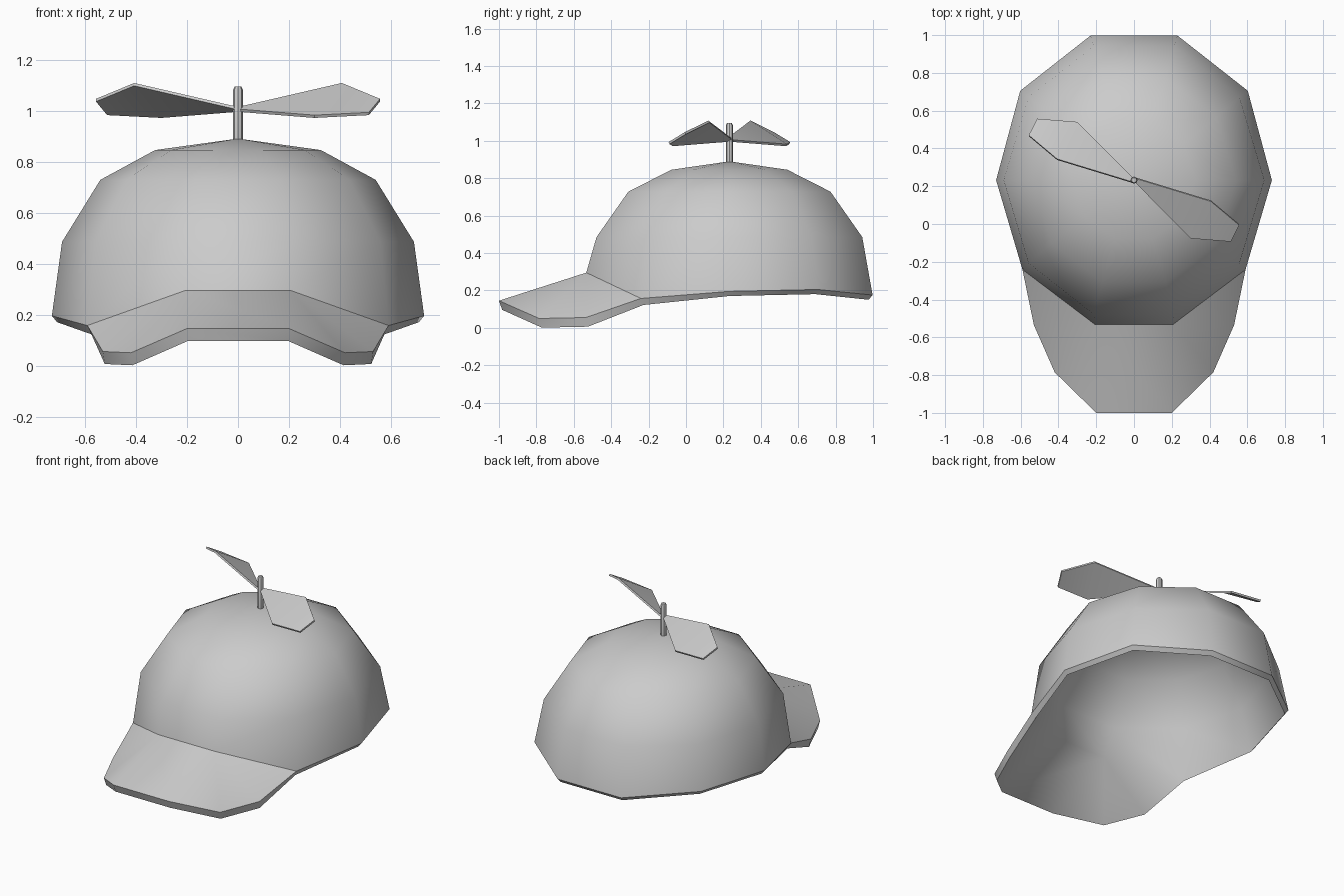
import bpy, bmesh, math

if "Cube" in bpy.data.objects:
    bpy.data.objects.remove(bpy.data.objects["Cube"])

CY = 0.232   # dome axis
N = 10       # sides of the dome


def finish(bm, name, angle):
    bmesh.ops.recalc_face_normals(bm, faces=bm.faces)
    mesh = bpy.data.meshes.new(name)
    bm.to_mesh(mesh)
    bm.free()
    obj = bpy.data.objects.new(name, mesh)
    bpy.context.collection.objects.link(obj)
    bpy.ops.object.select_all(action='DESELECT')
    obj.select_set(True)
    bpy.context.view_layer.objects.active = obj
    bpy.ops.object.shade_smooth_by_angle(angle=math.radians(angle), keep_sharp_edges=True)
    return obj


def crease(bm, verts, closed):
    """Mark the edges along a chain of vertices as sharp."""
    for a, b in zip(verts, verts[1:] + (verts[:1] if closed else [])):
        edge = bm.edges.get((a, b))
        if edge:
            edge.smooth = False


# Cap shell: outer dome and visor, inner lining, joined by a rim
RIM_Z = [.195, .205, .175, .175, .205, .195, .157, .295, .295, .157]
RINGS = [(.69, .747, .485), (.54, .568, .728), (.325, .326, .845)]
VISOR = [(.53, -.535, .055), (.42, -.785, .05), (.2, -1.0, .145)]


def ellipse(rx, ry, heights):
    return [(rx * math.cos(i * math.tau / N), CY + ry * math.sin(i * math.tau / N), heights[i])
            for i in range(N)]


def shell(bm, s, dz, rim_k, rim_drop, visor_drop):
    """One skin of the cap; returns its open boundary loop and visor seam."""
    def inset(p, k, d):
        return bm.verts.new((p[0] * k, CY + (p[1] - CY) * k, p[2] - d))

    rim = [(x * (1.02 if 0 < i < 5 else 1), y, z)
           for i, (x, y, z) in enumerate(ellipse(.73, .805, RIM_Z))]
    for i in (7, 8):
        rim[i] = (math.copysign(.205, rim[i][0]), -.533, .295)
    rows = [[inset(p, rim_k, rim_drop * (1.4 if i in (6, 9) else 1)) for i, p in enumerate(rim)]]
    for rx, ry, z in RINGS:
        rows.append([inset(p, s, dz) for p in ellipse(rx, ry, [z] * N)])
    apex = bm.verts.new((0, CY, .89 - dz))
    for i in range(N):
        j = (i + 1) % N
        for a, b in zip(rows, rows[1:]):
            bm.faces.new((a[i], a[j], b[j], b[i]))
        bm.faces.new((rows[-1][i], rows[-1][j], apex))
    base = rows[0]
    # visor fans from the two front dome corners to the brim edge
    brim_k = (1 + rim_k) / 2
    right = [inset(p, brim_k, visor_drop) for p in VISOR]
    left = [inset((-x, y, z), brim_k, visor_drop) for x, y, z in VISOR]
    for corner, side, edge in ((base[8], base[9], right), (base[7], base[6], left)):
        chain = [side] + edge
        for a, b in zip(chain, chain[1:]):
            bm.faces.new((corner, a, b))
    bm.faces.new((base[7], base[8], right[-1], left[-1]))
    return base[:7] + left + right[::-1] + [base[9]], base[6:]


bm = bmesh.new()
outer, seam = shell(bm, 1.0, 0, 1.0, 0, 0)
inner, _ = shell(bm, 0.92, 0.05, 0.972, 0.025, 0.049)
for i in range(len(outer)):
    j = (i + 1) % len(outer)
    bm.faces.new((outer[i], outer[j], inner[j], inner[i]))
crease(bm, outer, True)
crease(bm, inner, True)
crease(bm, seam, False)
finish(bm, "cap", 80)

# Spindle with a slightly tapered tip
bm = bmesh.new()
loops = []
for r, z in ((.019, .86), (.019, 1.082), (.013, 1.094)):
    loops.append([bm.verts.new((r * math.cos(a * math.tau / 8), CY + r * math.sin(a * math.tau / 8), z))
                  for a in range(8)])
for a, b in zip(loops, loops[1:]):
    for i in range(8):
        j = (i + 1) % 8
        bm.faces.new((a[i], a[j], b[j], b[i]))
bm.faces.new(loops[0][::-1])
bm.faces.new(loops[-1])
finish(bm, "spindle", 30)

# Two thin pitched blades, opposite each other: a root panel and a flat tip panel
BLADE = [(0, -.006, 1.005), (.30, -.308, .981), (.513, -.325, .992),
         (.557, -.238, 1.045), (.407, -.112, 1.107), (0, .012, 1.013)]
for name, sign in (("right_blade", 1), ("left_blade", -1)):
    bm = bmesh.new()
    top, low = [[bm.verts.new((sign * x, CY + sign * (y + d * .5), z - d)) for x, y, z in BLADE]
                for d in (-.001, .010)]
    for v in (top, low):
        bm.faces.new((v[0], v[1], v[4], v[5]))
        bm.faces.new((v[1], v[2], v[3], v[4]))
    for i in range(6):
        j = (i + 1) % 6
        bm.faces.new((top[i], top[j], low[j], low[i]))
    finish(bm, name, 30)
